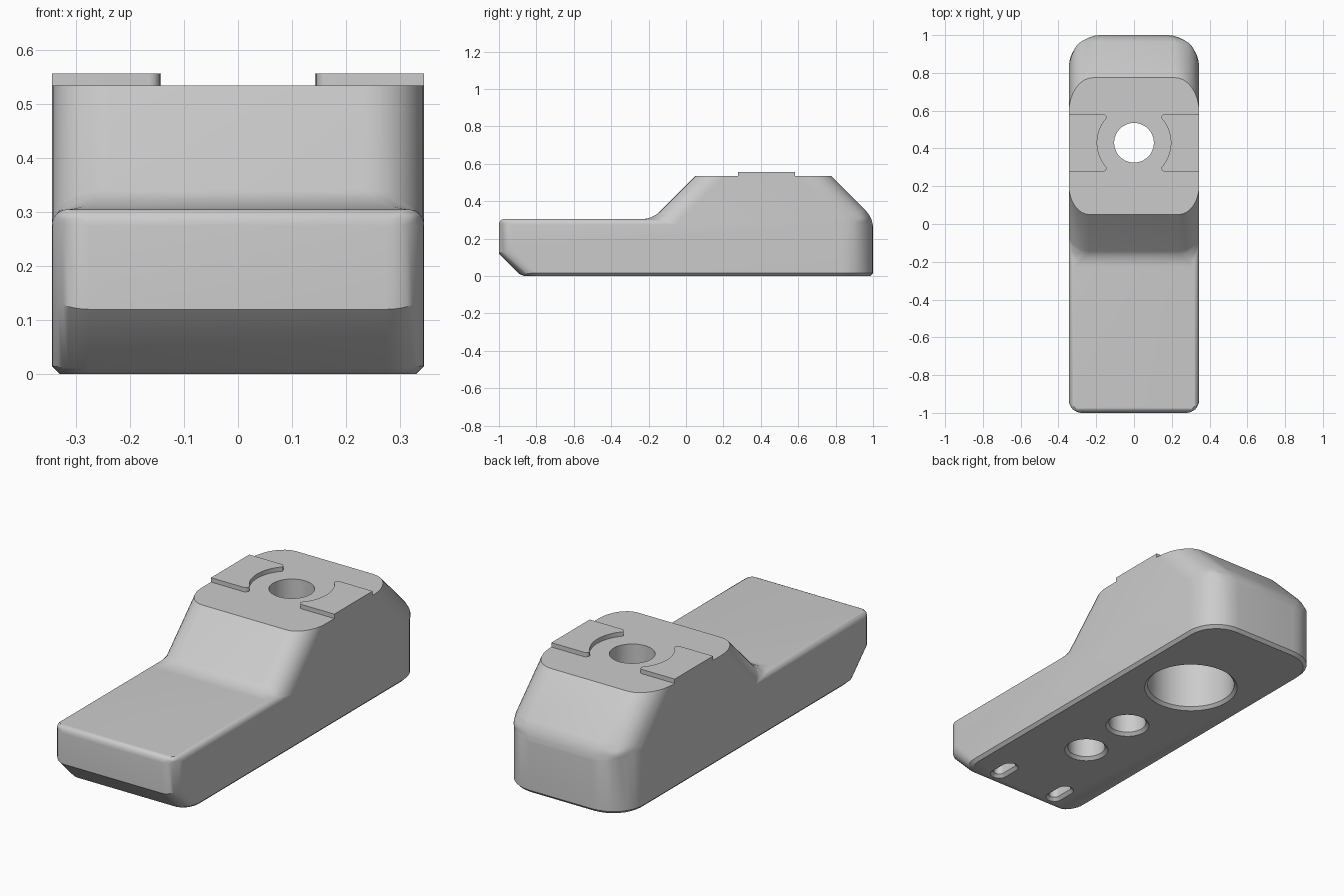
import bpy, bmesh
from math import sin, cos, pi, asin

cube = bpy.data.objects.get("Cube")
if cube:
    bpy.data.objects.remove(cube, do_unlink=True)

grey = bpy.data.materials.new("plain grey")
grey.use_nodes = True
grey.diffuse_color = (0.6, 0.6, 0.6, 1)
grey.node_tree.nodes["Principled BSDF"].inputs["Base Color"].default_value = (0.6, 0.6, 0.6, 1)

HALF = 0.345     # half width
HOLE_Y = 0.43    # centre of the mounting hole
TOP = 0.535


def make_object(name, bm):
    bmesh.ops.recalc_face_normals(bm, faces=bm.faces)
    mesh = bpy.data.meshes.new(name)
    bm.to_mesh(mesh)
    bm.free()
    mesh.materials.append(grey)
    obj = bpy.data.objects.new(name, mesh)
    bpy.context.collection.objects.link(obj)
    return obj


def activate(obj):
    bpy.ops.object.select_all(action='DESELECT')
    obj.select_set(True)
    bpy.context.view_layer.objects.active = obj


def apply_modifiers(obj):
    activate(obj)
    for mod in list(obj.modifiers):
        bpy.ops.object.modifier_apply(modifier=mod.name)


def prism(bm, lower, upper):
    """Solid between two matching outlines."""
    a = [bm.verts.new(p) for p in lower]
    b = [bm.verts.new(p) for p in upper]
    n = len(a)
    bm.faces.new(a)
    bm.faces.new(b)
    for i in range(n):
        bm.faces.new((a[i], a[(i + 1) % n], b[(i + 1) % n], b[i]))
    return a, b


# Body: side profile, with the rounding of each corner's cross edge
# and of the side edge running on to the next corner
profile = [
    (-0.88, 0, 0, 0.07), (-1, 0.12, 0, 0.07), (-1, 0.305, 0.03, 0.03),
    (-0.18, 0.305, 0.05, 0.11), (0.05, TOP, 0, 0), (0.775, TOP, 0, 0.13),
    (1, 0.31, 0.05, 0.17), (1, 0, 0, 0),
]
bm = bmesh.new()
left, right = prism(bm, [(-HALF, y, z) for y, z, _, _ in profile],
                    [(HALF, y, z) for y, z, _, _ in profile])
weight = bm.edges.layers.float.new("bevel_weight_edge")
MAX_ROUND = 0.17
for i, (_, _, cross, side) in enumerate(profile):
    bm.edges.get((left[i], right[i]))[weight] = cross / MAX_ROUND
    for row in (left, right):
        edge = bm.edges.get((row[i], row[(i + 1) % len(row)]))
        edge[weight] = side / MAX_ROUND
body = make_object("body", bm)
bevel = body.modifiers.new("rounding", 'BEVEL')
bevel.limit_method = 'WEIGHT'
bevel.width = MAX_ROUND
bevel.segments = 8
bevel.use_clamp_overlap = False
apply_modifiers(body)

# Small chamfer around the underside
bm = bmesh.new()
bm.from_mesh(body.data)
under = [f for f in bm.faces if f.normal.z < -0.99]
rim = [e for e in bm.edges if sum(f in under for f in e.link_faces) == 1]
bmesh.ops.bevel(bm, geom=rim, offset=0.015, segments=1, affect='EDGES')
bm.to_mesh(body.data)
bm.free()


def bore(bm, x, y, rings, stretch=0.0, steps=48):
    """Hole cutter from (z, radius) rings, optionally stretched into a slot."""
    loops = []
    for z, r in rings:
        loop = []
        for k in range(steps):
            a = 2 * pi * (k + 0.5) / steps
            shift = stretch if sin(a) > 0 else -stretch
            loop.append(bm.verts.new((x + r * cos(a), y + r * sin(a) + shift, z)))
        loops.append(loop)
    bm.faces.new(loops[0])
    bm.faces.new(loops[-1])
    for lo, hi in zip(loops, loops[1:]):
        for k in range(steps):
            j = (k + 1) % steps
            bm.faces.new((lo[k], lo[j], hi[j], hi[k]))


def chamfered(r, depth):
    return [(-0.02, r + 0.035), (0.015, r), (depth, r)]


# Stepped mounting hole, two blind holes and two slots
bm = bmesh.new()
bore(bm, 0, HOLE_Y, chamfered(0.21, 0.35) + [(0.35, 0.105), (0.6, 0.105)])
for y in (-0.05, -0.36):
    bore(bm, 0, y, chamfered(0.09, 0.2))
for x in (-0.175, 0.175):
    bore(bm, x, -0.77, chamfered(0.027, 0.12), stretch=0.04)
cutter = make_object("hole_cutter", bm)
cutter.hide_render = True
cut = body.modifiers.new("holes", 'BOOLEAN')
cut.operation = 'DIFFERENCE'
cut.solver = 'EXACT'
cut.object = cutter
apply_modifiers(body)
bpy.data.objects.remove(cutter, do_unlink=True)


# Locating pads with a concave inner edge around the hole
def pad(name, side):
    reach, arc_r, inner, fillet = 0.153, 0.195, 0.145, 0.02
    sweep = asin((reach - fillet) / arc_r)
    points = [(HALF, -reach)]
    for k in range(7):    # rounded inner corner
        a = pi / 2 * k / 6
        points.append((inner + fillet * (1 - sin(a)), -reach + fillet * (1 - cos(a))))
    for k in range(25):   # concave arc
        a = -sweep + 2 * sweep * k / 24
        points.append((arc_r * cos(a), arc_r * sin(a)))
    points += [(x, -y) for x, y in reversed(points[:8])]
    bm = bmesh.new()
    prism(bm, *[[(side * x, HOLE_Y + y, z) for x, y in points]
                for z in (TOP - 0.005, TOP + 0.022)])
    bmesh.ops.remove_doubles(bm, verts=bm.verts, dist=0.0005)
    return make_object(name, bm)


parts = [body, pad("left_pad", 1), pad("right_pad", -1)]
for part in parts:
    activate(part)
    bpy.ops.object.shade_smooth_by_angle(angle=pi / 6)
